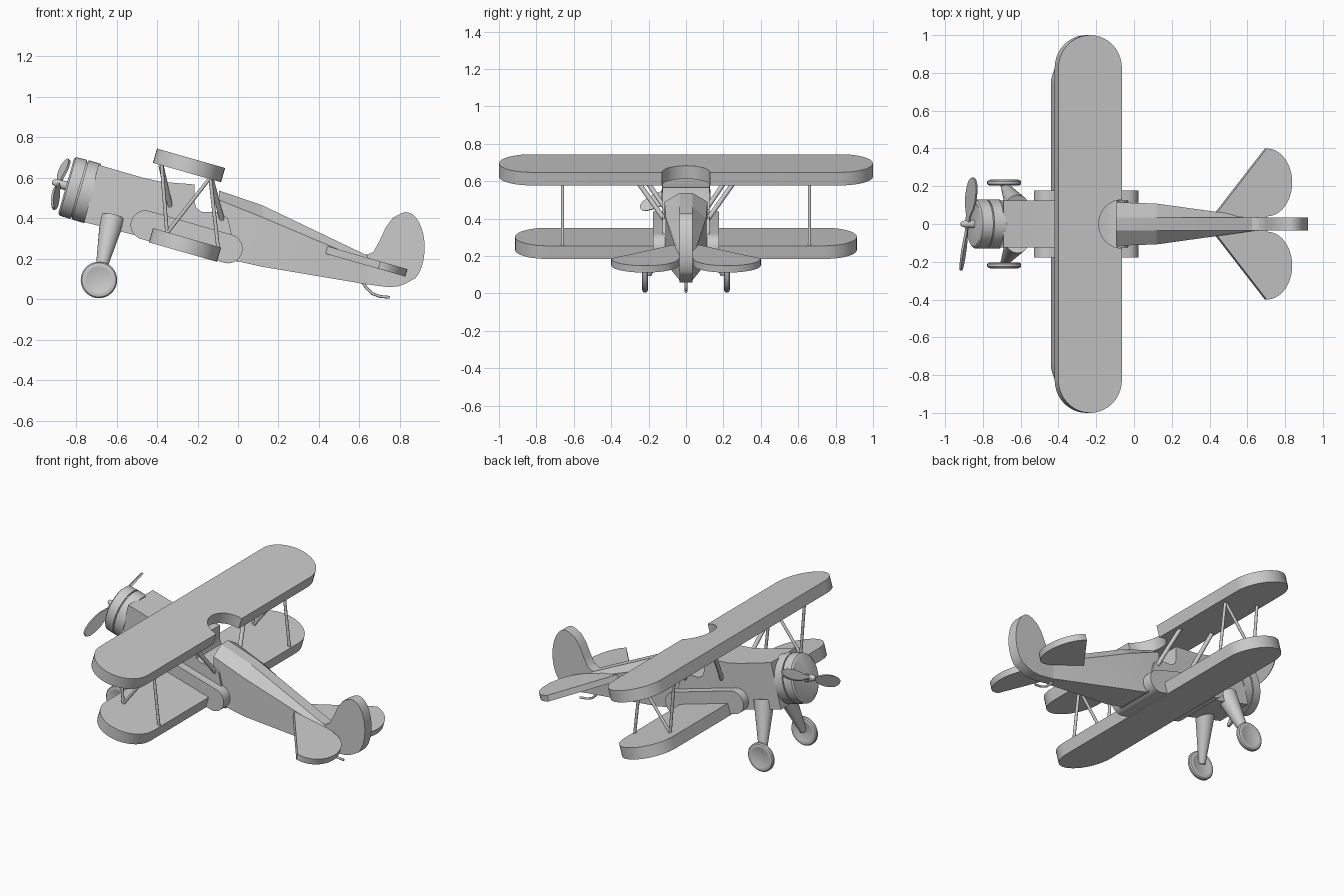
import bpy, bmesh
from math import sin, cos, pi, radians
from mathutils import Vector, Matrix

if "Cube" in bpy.data.objects:
    bpy.data.objects.remove(bpy.data.objects["Cube"])

TILT = Matrix.Rotation(radians(16), 4, 'Y')      # nose-up attitude
SIDE = Matrix.Rotation(pi / 2, 4, 'X')           # side profile: (x, z) -> world


def finish(name, bm, angle=35):
    bmesh.ops.recalc_face_normals(bm, faces=bm.faces)
    me = bpy.data.meshes.new(name)
    bm.to_mesh(me)
    bm.free()
    ob = bpy.data.objects.new(name, me)
    bpy.context.collection.objects.link(ob)
    bpy.ops.object.select_all(action='DESELECT')
    ob.select_set(True)
    bpy.context.view_layer.objects.active = ob
    bpy.ops.object.shade_smooth_by_angle(angle=radians(angle))
    return ob


def slab(name, pts, depth, mat):
    """Outline in local XY, extruded evenly along local Z."""
    bm = bmesh.new()
    lo, hi = ([bm.verts.new(mat @ Vector((x, y, s * depth / 2))) for x, y in pts] for s in (-1, 1))
    bm.faces.new(lo)
    bm.faces.new(hi)
    n = len(pts)
    for i in range(n):
        j = (i + 1) % n
        bm.faces.new((lo[i], lo[j], hi[j], hi[i]))
    return finish(name, bm)


def loft(name, rings, mat=Matrix(), angle=35):
    """Skin a list of equal-length rings and cap both ends."""
    bm = bmesh.new()
    vs = [[bm.verts.new(mat @ Vector(p)) for p in r] for r in rings]
    n = len(vs[0])
    for a, b in zip(vs, vs[1:]):
        for i in range(n):
            j = (i + 1) % n
            bm.faces.new((a[i], a[j], b[j], b[i]))
    bm.faces.new(vs[0])
    bm.faces.new(vs[-1])
    return finish(name, bm, angle)


def lathe(name, profile, mat, ry=1.0, n=40):
    """Profile of (distance along X, radius) spun round the local X axis."""
    return loft(name, [[(x, ry * r * cos(2 * pi * i / n), r * sin(2 * pi * i / n))
                        for i in range(n)] for x, r in profile], mat)


def rod(name, a, b, r1, r2=None, n=12):
    a, b = Vector(a), Vector(b)
    d = b - a
    mat = Matrix.Translation(a) @ d.to_track_quat('X', 'Z').to_matrix().to_4x4()
    return lathe(name, [(0, r1), (d.length, r2 or r1)], mat, n=n)


def arc(cx, cy, rx, ry, a0, a1, n=20):
    return [(cx + rx * cos(radians(a0 + (a1 - a0) * i / n)),
             cy + ry * sin(radians(a0 + (a1 - a0) * i / n))) for i in range(n + 1)]


def at(x, z, y=0):
    return Matrix.Translation((x, y, z)) @ TILT


# Wings: round-tipped slabs, upper one notched above the cockpit
c = 0.175


def wing(name, half_span, mat, notch=0):
    pts = arc(0, half_span - c, c, c, 0, 180) + arc(0, c - half_span, c, c, 180, 360)
    if notch:
        pts += arc(c, 0, notch, notch, 270, 90)
    slab(name, pts, 0.073, mat)


wing("upper_wing", 1.0, at(-0.242, 0.661), 0.128)
wing("lower_wing", 0.914, at(-0.262, 0.268))

# Wing root fairing: long capsule through the fuselage
slab("wing_root_fairing", arc(0.213, 0, 0.072, 0.072, -90, 90) + arc(-0.213, 0, 0.072, 0.072, 90, 270),
     0.355, at(-0.254, 0.308) @ SIDE)

# Front fuselage with cockpit opening
slab("front_fuselage", [(-0.69, 0.664), (-0.47, 0.60), (-0.38, 0.58), (-0.215, 0.567), (-0.215, 0.48),
                        (-0.205, 0.45), (-0.18, 0.432), (-0.09, 0.43), (-0.05, 0.40), (0.0, 0.185),
                        (-0.76, 0.381)], 0.25, SIDE)

# Rear fuselage tapering to the tail, with a narrow flat spine
sections = [(-0.094, 0.537, 0.49, 0.115, 0.208), (0.12, 0.464, 0.405, 0.108, 0.16),
            (0.64, 0.215, 0.185, 0.036, 0.073)]
loft("rear_fuselage", [[(x, 0.035, top), (x, w, sh), (x, w, bot), (x, -w, bot), (x, -w, sh), (x, -0.035, top)]
                       for x, top, sh, w, bot in sections], angle=10)

# Cowling: two oval rings split by a groove
nose = at(-0.849, 0.56)
lathe("cowling", [(0, 0.138), (0.008, 0.15), (0.065, 0.152), (0.065, 0.143), (0.072, 0.143), (0.072, 0.152),
                  (0.137, 0.152)], nose, 0.86)

# Propeller: spinner plus two pitched blades
lathe("spinner", [(-0.072, 0.006), (-0.066, 0.013), (-0.045, 0.02), (-0.02, 0.022), (0.005, 0.022)], nose, n=20)
half = [(0.012, 0.0), (0.013, 0.05), (0.03, 0.10), (0.037, 0.15), (0.036, 0.20), (0.028, 0.245), (0.014, 0.267)]
blade = half + [(0, 0.272)] + [(-x, y) for x, y in reversed(half)]
for k in range(2):
    slab(f"propeller_blade_{k + 1}", blade, 0.012,
         at(-0.882, 0.57) @ Matrix.Rotation(radians(26 + 180 * k), 4, 'X')
         @ Matrix.Rotation(radians(120), 4, 'Y'))

# Fin and rudder
fin = arc(0.83, 0.255, 0.092, 0.175, 105, -60, 24) + [
    (0.83, 0.078), (0.79, 0.063), (0.74, 0.06), (0.60, 0.078), (0.60, 0.225), (0.64, 0.22), (0.67, 0.235),
    (0.70, 0.29), (0.73, 0.355), (0.765, 0.402)]
slab("fin_and_rudder", fin, 0.068, SIDE)

for s, side in ((1, "left"), (-1, "right")):
    # Tailplane half: straight swept front edge, round back edge
    pts = [(-0.213, 0.03)] + [(x, y) for x, y in arc(0.085, 0.22, 0.14, 0.18, 90, -90)] + [(0.085, 0.0), (-0.213, 0.0)]
    slab(f"tailplane_{side}", [(x, s * y) for x, y in pts], 0.038, at(0.616, 0.192))

    # Undercarriage leg and wheel
    rod(f"wheel_leg_{side}", (-0.62, s * 0.095, 0.40), (-0.687, s * 0.205, 0.10), 0.062, 0.02, 24)
    wheel = [(-0.012, 0.055), (-0.015, 0.062), (-0.016, 0.072), (-0.013, 0.084), (-0.006, 0.09),
             (0.006, 0.09), (0.013, 0.084), (0.016, 0.072), (0.015, 0.062), (0.012, 0.055)]
    lathe(f"wheel_{side}", wheel, Matrix.Translation((-0.687, s * 0.219, 0.095)) @ Matrix.Rotation(pi / 2, 4, 'Z'))

    # Cabane struts from fuselage to upper wing
    rod(f"front_cabane_strut_{side}", (-0.38, s * 0.25, 0.66), (-0.335, s * 0.115, 0.46), 0.013)
    rod(f"rear_cabane_strut_{side}", (-0.135, s * 0.26, 0.60), (-0.075, s * 0.105, 0.38), 0.013)

    # N-shaped struts between the wings
    y = s * 0.66
    rod(f"front_wing_strut_{side}", (-0.378, y, 0.67), (-0.35, y, 0.32), 0.009)
    rod(f"rear_wing_strut_{side}", (-0.138, y, 0.605), (-0.098, y, 0.25), 0.009)
    rod(f"diagonal_wing_strut_{side}", (-0.138, y, 0.60), (-0.352, y, 0.325), 0.009)

# Tail skid: bent wire
path = [(0.61, 0.09), (0.635, 0.055), (0.665, 0.027), (0.70, 0.014), (0.75, 0.009)]
cu = bpy.data.curves.new("tail_skid", 'CURVE')
cu.dimensions = '3D'
cu.bevel_depth = 0.007
cu.bevel_resolution = 2
cu.use_fill_caps = True
sp = cu.splines.new('POLY')
sp.points.add(len(path) - 1)
for p, (x, z) in zip(sp.points, path):
    p.co = (x, 0, z, 1)
bpy.context.collection.objects.link(bpy.data.objects.new("tail_skid", cu))
